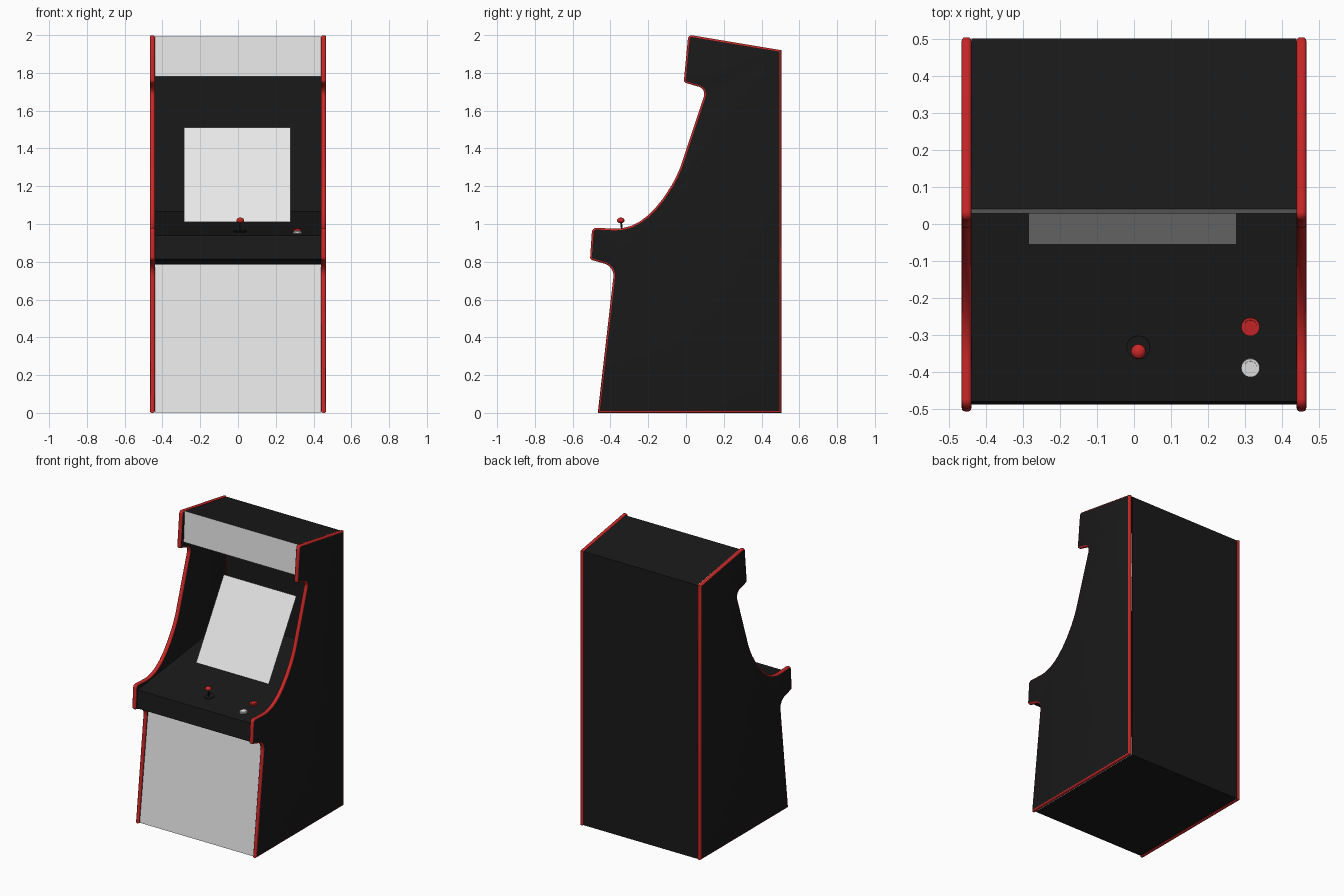
import bpy, bmesh, math
from mathutils import Vector

if "Cube" in bpy.data.objects:
    bpy.data.objects.remove(bpy.data.objects["Cube"])


def material(name, rgb):
    m = bpy.data.materials.new(name)
    m.diffuse_color = (*rgb, 1)
    m.use_nodes = True
    m.node_tree.nodes["Principled BSDF"].inputs["Base Color"].default_value = m.diffuse_color
    return m


BLACK = material("black_panel", (0.010, 0.010, 0.010))
RED = material("red_trim", (0.60, 0.02, 0.02))
WHITE = material("white_panel", (0.80, 0.80, 0.80))
HALF = 0.44      # inner half width of the cabinet
THICK = 0.026    # side panel thickness


def add_object(name, bm, mats):
    me = bpy.data.meshes.new(name)
    bm.to_mesh(me)
    bm.free()
    ob = bpy.data.objects.new(name, me)
    bpy.context.collection.objects.link(ob)
    for m in mats:
        me.materials.append(m)
    return ob


def smooth(ob, degrees=35):
    bpy.ops.object.select_all(action='DESELECT')
    ob.select_set(True)
    bpy.context.view_layer.objects.active = ob
    bpy.ops.object.shade_smooth_by_angle(angle=math.radians(degrees))


def rounded(corners, seg=6):
    """Outline with every (y, z, radius) corner filleted."""
    out = []
    for i, (y, z, r) in enumerate(corners):
        p = Vector((y, z))
        if r == 0:
            out.append(p)
            continue
        a = (Vector(corners[i - 1][:2]) - p).normalized()
        b = (Vector(corners[(i + 1) % len(corners)][:2]) - p).normalized()
        half = a.angle(b) / 2
        centre = p + (a + b).normalized() * (r / math.sin(half))
        start = p + a * (r / math.tan(half)) - centre
        end = p + b * (r / math.tan(half)) - centre
        for k in range(seg + 1):
            t = k / seg
            out.append(centre + start.lerp(end, t).normalized() * r)
    return out


def sheet(name, path, mat, x0=-HALF, x1=HALF):
    """Flat panels following a (y, z) path across the width."""
    bm = bmesh.new()
    rows = [(bm.verts.new((x0, y, z)), bm.verts.new((x1, y, z))) for y, z in path]
    for (a, b), (c, d) in zip(rows, rows[1:]):
        bm.faces.new((a, b, d, c))
    return add_object(name, bm, [mat])


# Side panels with rounded red edging
OUTLINE = rounded([
    (-0.467, 0, 0), (0.505, 0, 0), (0.505, 1.92, 0),
    (0.012, 2.002, 0.02), (-0.012, 1.75, 0.015), (0.108, 1.715, 0.04),
    (-0.03, 1.30, 0), (-0.052, 1.25, 0), (-0.075, 1.207, 0), (-0.12, 1.137, 0),
    (-0.165, 1.082, 0), (-0.205, 1.043, 0), (-0.245, 1.013, 0),
    (-0.29, 0.99, 0), (-0.34, 0.977, 0), (-0.38, 0.975, 0),
    (-0.497, 0.981, 0.025), (-0.508, 0.812, 0.016), (-0.378, 0.775, 0.065),
])
for side, sign in (("left", -1), ("right", 1)):
    bm = bmesh.new()
    inner = [bm.verts.new((sign * HALF, p.x, p.y)) for p in OUTLINE]
    outer = [bm.verts.new((sign * (HALF + THICK), p.x, p.y)) for p in OUTLINE]
    caps = [bm.faces.new(inner), bm.faces.new(outer)]
    n = len(OUTLINE)
    for i in range(n):
        j = (i + 1) % n
        bm.faces.new((inner[i], inner[j], outer[j], outer[i]))
    bmesh.ops.recalc_face_normals(bm, faces=bm.faces)
    rim = [e for f in caps for e in f.edges]
    bmesh.ops.bevel(bm, geom=rim, offset=0.009, segments=3, profile=0.5,
                    affect='EDGES', clamp_overlap=False)
    bm.normal_update()
    for f in bm.faces:
        f.material_index = 0 if abs(f.normal.x) > 0.995 else 1
    smooth(add_object(side + "_side_panel", bm, [BLACK, RED]), 40)

# Cabinet shell between the sides
sheet("kick_panel", [(-0.457, 0.003), (-0.360, 0.785)], WHITE)
sheet("control_panel", [(-0.360, 0.785), (-0.405, 0.785), (-0.488, 0.815),
                        (-0.480, 0.940), (0.502, 1.065)], BLACK)
sheet("marquee", [(0.028, 1.780), (0.040, 1.993)], WHITE)
sheet("top_panel", [(0.040, 1.993), (0.502, 1.916)], BLACK)
sheet("back_panel", [(0.502, 1.916), (0.502, 0.003)], BLACK)
sheet("bottom_panel", [(0.502, 0.003), (-0.457, 0.003)], BLACK)

# Tilted screen
sheet("screen", [(-0.056, 1.010), (0.250, 1.510)], WHITE, -0.285, 0.277)

# Controls on the sloping deck
SLOPE = math.atan2(0.125, 0.982)


def deck(y):
    return 0.940 + (y + 0.480) * math.tan(SLOPE)


def disc(name, x, y, r, height, mat, lift=0.0, tilt=SLOPE):
    bpy.ops.mesh.primitive_cylinder_add(vertices=24, radius=r, depth=height,
                                        location=(x, y, deck(y) + lift + height / 2),
                                        rotation=(tilt, 0, 0))
    ob = bpy.context.object
    ob.name = name
    ob.data.materials.append(mat)
    smooth(ob)


disc("joystick_base", 0.012, -0.334, 0.032, 0.006, BLACK)
disc("joystick_shaft", 0.012, -0.341, 0.005, 0.056, BLACK, 0, SLOPE)
bpy.ops.mesh.primitive_uv_sphere_add(segments=20, ring_count=12, radius=0.02,
                                     location=(0.012, -0.345, 1.019))
ball = bpy.context.object
ball.name = "joystick_ball"
ball.scale = (1, 1, 0.75)
ball.data.materials.append(RED)
smooth(ball, 60)

for label, y, mat in (("red", -0.278, RED), ("white", -0.389, WHITE)):
    disc(label + "_button_rim", 0.315, y, 0.025, 0.008, mat)
    disc(label + "_button_cap", 0.315, y, 0.018, 0.004, mat, 0.008)
